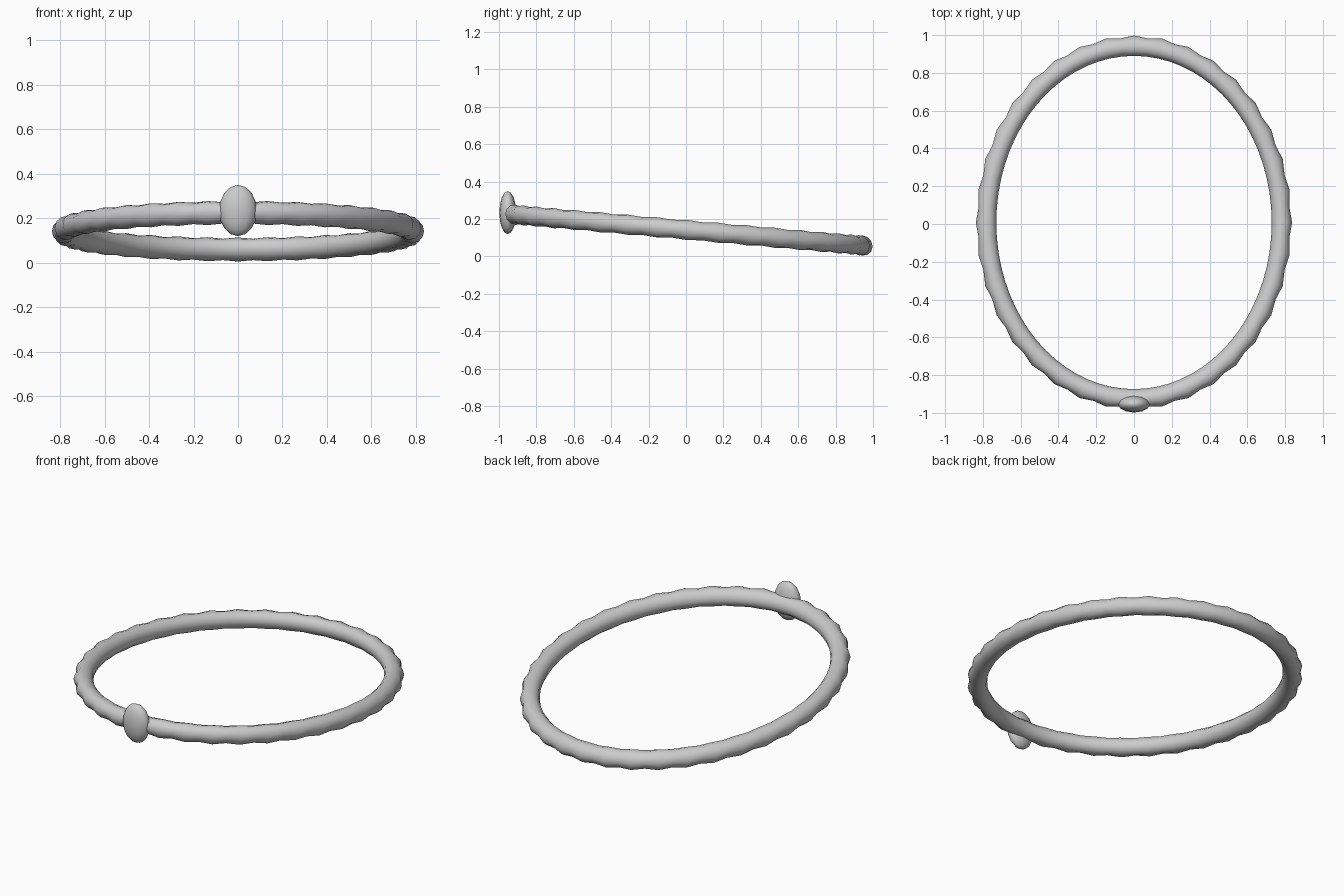
import bpy, bmesh
from math import sin, cos, pi
from mathutils import Vector

if "Cube" in bpy.data.objects:
    bpy.data.objects.remove(bpy.data.objects["Cube"])

A, B, CY = 0.78, 0.933, 0.008      # ellipse half-widths and centre
BUMPS, SIDES = 36, 12
RINGS = BUMPS * 2


def finish(name, bm):
    bmesh.ops.recalc_face_normals(bm, faces=bm.faces[:])
    for f in bm.faces:
        f.smooth = True
    me = bpy.data.meshes.new(name)
    bm.to_mesh(me)
    bm.free()
    ob = bpy.data.objects.new(name, me)
    bpy.context.collection.objects.link(ob)
    return ob


# Tilted oval band with a rippled outer face
bm = bmesh.new()
loops = []
for i in range(RINGS):
    t = 2 * pi * i / RINGS + pi / 2
    out = Vector((cos(t) / A, sin(t) / B, 0)).normalized()
    centre = Vector((A * cos(t), CY + B * sin(t), 0))
    ripple = 0.006 if i % 2 == 0 else -0.006
    loop = []
    for j in range(SIDES):
        a = 2 * pi * j / SIDES
        r = 0.051 + ripple * (0.5 + 0.5 * cos(a))
        p = centre + out * (r * cos(a))
        p.z = 0.142 - 0.0885 * p.y + r * sin(a)
        loop.append(bm.verts.new(p))
    loops.append(loop)
for i in range(RINGS):
    l0, l1 = loops[i], loops[(i + 1) % RINGS]
    for j in range(SIDES):
        k = (j + 1) % SIDES
        bm.faces.new((l0[j], l1[j], l1[k], l0[k]))
finish("band", bm)

# Flattened oval stone at the front of the band
bm = bmesh.new()
bmesh.ops.create_uvsphere(bm, u_segments=12, v_segments=8, radius=1)
for v in bm.verts:
    v.co = Vector((v.co.x * 0.085, v.co.y * 0.045 - 0.953, v.co.z * 0.115 + 0.234))
finish("front_stone", bm)
